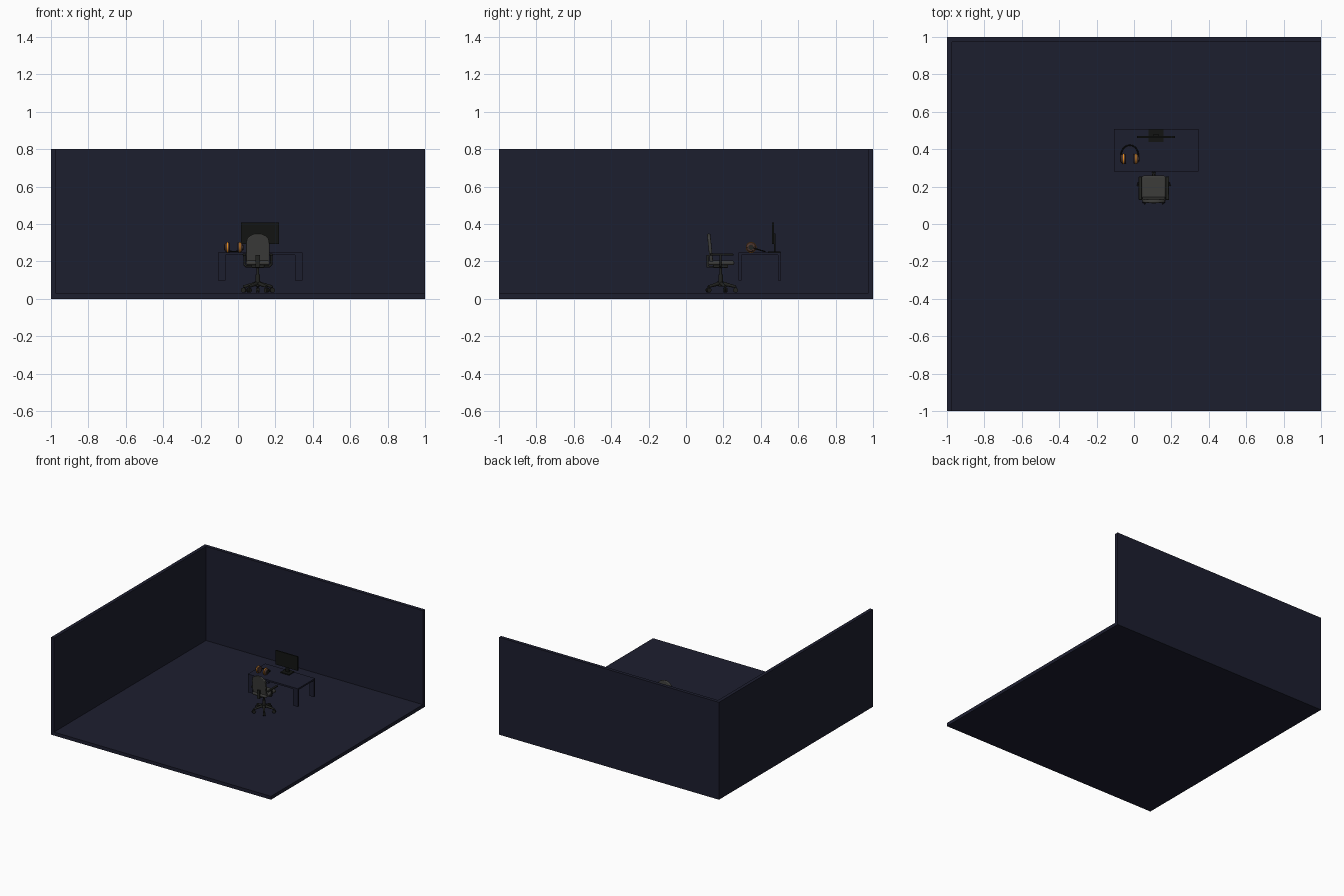
import bpy, bmesh, math
from mathutils import Vector, Matrix

if "Cube" in bpy.data.objects:
    bpy.data.objects.remove(bpy.data.objects["Cube"])


def mat(name, r, g, b):
    m = bpy.data.materials.new(name)
    m.diffuse_color = (r, g, b, 1)
    m.use_nodes = True
    m.node_tree.nodes["Principled BSDF"].inputs["Base Color"].default_value = m.diffuse_color
    return m


NAVY = mat("navy", 0.012, 0.013, 0.028)
BLACK = mat("black", 0.006, 0.007, 0.006)
DARK = mat("dark_grey", 0.016, 0.017, 0.015)
GREY = mat("chair_grey", 0.045, 0.045, 0.042)
BROWN = mat("brown", 0.08, 0.04, 0.03)
ORANGE = mat("orange", 0.8, 0.27, 0.01)


def finish(name, bm, m, smooth=False, bevel=0, matrix=None):
    if matrix:
        bm.transform(matrix)
    bmesh.ops.recalc_face_normals(bm, faces=bm.faces)
    me = bpy.data.meshes.new(name)
    bm.to_mesh(me)
    bm.free()
    ob = bpy.data.objects.new(name, me)
    bpy.context.collection.objects.link(ob)
    me.materials.append(m)
    if bevel:
        b = ob.modifiers.new("bevel", 'BEVEL')
        b.width, b.segments = bevel, 3
    if smooth:
        bpy.context.view_layer.objects.active = ob
        ob.select_set(True)
        bpy.ops.object.shade_smooth_by_angle(angle=math.radians(40))
        ob.select_set(False)
    return ob


def box(name, lo, hi, m, bevel=0, matrix=None):
    lo, hi = Vector(lo), Vector(hi)
    bm = bmesh.new()
    bmesh.ops.create_cube(bm, size=1)
    bm.transform(Matrix.Translation((lo + hi) / 2) @ Matrix.Diagonal((*(hi - lo), 1)))
    return finish(name, bm, m, bevel > 0, bevel, matrix)


def rod(name, a, b, r, m, r2=None, sides=24, bevel=0):
    a, b = Vector(a), Vector(b)
    bm = bmesh.new()
    bmesh.ops.create_cone(bm, cap_ends=True, segments=sides, radius1=r,
                          radius2=r if r2 is None else r2, depth=(b - a).length)
    rot = (b - a).to_track_quat('Z', 'Y').to_matrix().to_4x4()
    return finish(name, bm, m, True, bevel, Matrix.Translation((a + b) / 2) @ rot)


def tube(name, pts, r, m):
    cu = bpy.data.curves.new(name, 'CURVE')
    cu.dimensions, cu.bevel_depth, cu.bevel_resolution = '3D', r, 2
    cu.use_fill_caps = True
    s = cu.splines.new('POLY')
    s.points.add(len(pts) - 1)
    for p, q in zip(s.points, pts):
        p.co = (*q, 1)
    ob = bpy.data.objects.new(name, cu)
    bpy.context.collection.objects.link(ob)
    cu.materials.append(m)
    return ob


# room: floor, back wall and left wall
T = 0.028
box("floor", (-1, -1, 0), (1, 1, T), NAVY)
box("back_wall", (-1, 1 - T, T), (1, 1, 0.8), NAVY)
box("left_wall", (-1, -1, T), (-1 + T, 1 - T, 0.8), NAVY)

# desk
X0, X1, Y0, Y1 = -0.108, 0.346, 0.282, 0.508
box("desk_top", (X0, Y0, 0.234), (X1, Y1, 0.247), NAVY)
for x in (X0, X1 - 0.042):
    for y in (Y0, Y1 - 0.016):
        box("desk_leg", (x, y, 0.098), (x + 0.042, y + 0.016, 0.234), NAVY)

# monitor
MX = 0.118
box("monitor_screen", (MX - 0.101, 0.461, 0.292), (MX + 0.101, 0.470, 0.408), BLACK)
box("monitor_neck", (MX - 0.016, 0.470, 0.252), (MX + 0.016, 0.479, 0.35), BLACK)
box("monitor_foot", (MX - 0.04, 0.438, 0.247), (MX + 0.04, 0.506, 0.254), BLACK)

# headphones lying on the desk
HX, HY, HZ = -0.023, 0.348, 0.275
for s in (-1, 1):
    def at(d):
        return (HX + s * d, HY, HZ)
    rod("ear_cushion", at(0.021), at(0.033), 0.027, BROWN, bevel=0.004)
    rod("ear_ring", at(0.031), at(0.036), 0.0285, ORANGE)
    rod("ear_cup", at(0.036), at(0.048), 0.027, BROWN, r2=0.019, bevel=0.002)
    rod("ear_cap", at(0.047), at(0.053), 0.014, DARK)
band = [(HX + 0.046 * math.cos(t), HY + 0.02 + 0.053 * math.sin(t),
         HZ - 0.006 - 0.016 * math.sin(t))
        for t in (math.pi * i / 20 for i in range(21))]
band = [(HX + 0.046, HY, HZ)] + band + [(HX - 0.046, HY, HZ)]
tube("headband", band, 0.0035, BLACK)

# chair seat
CX, CY = 0.106, 0.185
box("seat_cushion", (CX - 0.063, 0.118, 0.181), (CX + 0.063, 0.258, 0.204), GREY, 0.009)
box("seat_plate", (CX - 0.035, CY - 0.04, 0.166), (CX + 0.035, CY + 0.04, 0.182), DARK, 0.003)

# chair backrest: shouldered outline, extruded, curved and leaning back
half = [(0.056, 0.188), (0.062, 0.2), (0.062, 0.295), (0.058, 0.322), (0.04, 0.338), (0.018, 0.348)]
outline = half + [(-x, z) for x, z in reversed(half)]
bm = bmesh.new()
f = bm.faces.new([bm.verts.new((x, 0, z)) for x, z in outline])
ext = bmesh.ops.extrude_face_region(bm, geom=[f])
for v in ext["geom"]:
    if isinstance(v, bmesh.types.BMVert):
        v.co.y += 0.018
for v in bm.verts:
    v.co += Vector((CX, 0.128 - (v.co.z - 0.188) * 0.1, 0))
finish("backrest", bm, GREY, True, 0.005)
box("back_bracket", (CX - 0.012, 0.112, 0.168), (CX + 0.012, CY, 0.176), DARK)
box("back_upright", (CX - 0.012, 0.110, 0.168), (CX + 0.012, 0.122, 0.235), DARK)

# armrests
for s in (-1, 1):
    x = CX + s * 0.072
    box("armrest_pad", (x - 0.009, 0.128, 0.231), (x + 0.009, 0.254, 0.242), DARK, 0.004)
    tube("armrest_support", [(CX + s * 0.03, CY, 0.174), (x - s * 0.01, CY, 0.174),
                             (x, CY, 0.184), (x, CY, 0.233)], 0.006, DARK)

# gas column and five-star base with twin-wheel casters
rod("column_upper", (CX, CY, 0.11), (CX, CY, 0.168), 0.007, DARK)
rod("column_lower", (CX, CY, 0.066), (CX, CY, 0.13), 0.012, DARK)
rod("base_hub", (CX, CY, 0.068), (CX, CY, 0.093), 0.018, DARK)
for i in range(5):
    a = math.radians(90 + 72 * i)
    d = Vector((math.cos(a), math.sin(a), 0))
    n = Vector((-d.y, d.x, 0))
    c = Vector((CX, CY, 0))
    tip = c + d * 0.08
    rod("base_arm", c + Vector((0, 0, 0.084)), tip + Vector((0, 0, 0.065)), 0.011, DARK, 0.007, 12)
    rod("caster_stem", tip + Vector((0, 0, 0.045)), tip + Vector((0, 0, 0.067)), 0.004, DARK, sides=12)
    for s in (-1, 1):
        w = tip + Vector((0, 0, 0.046))
        rod("caster_wheel", w + n * s * 0.002, w + n * s * 0.009, 0.013, DARK, sides=20)
